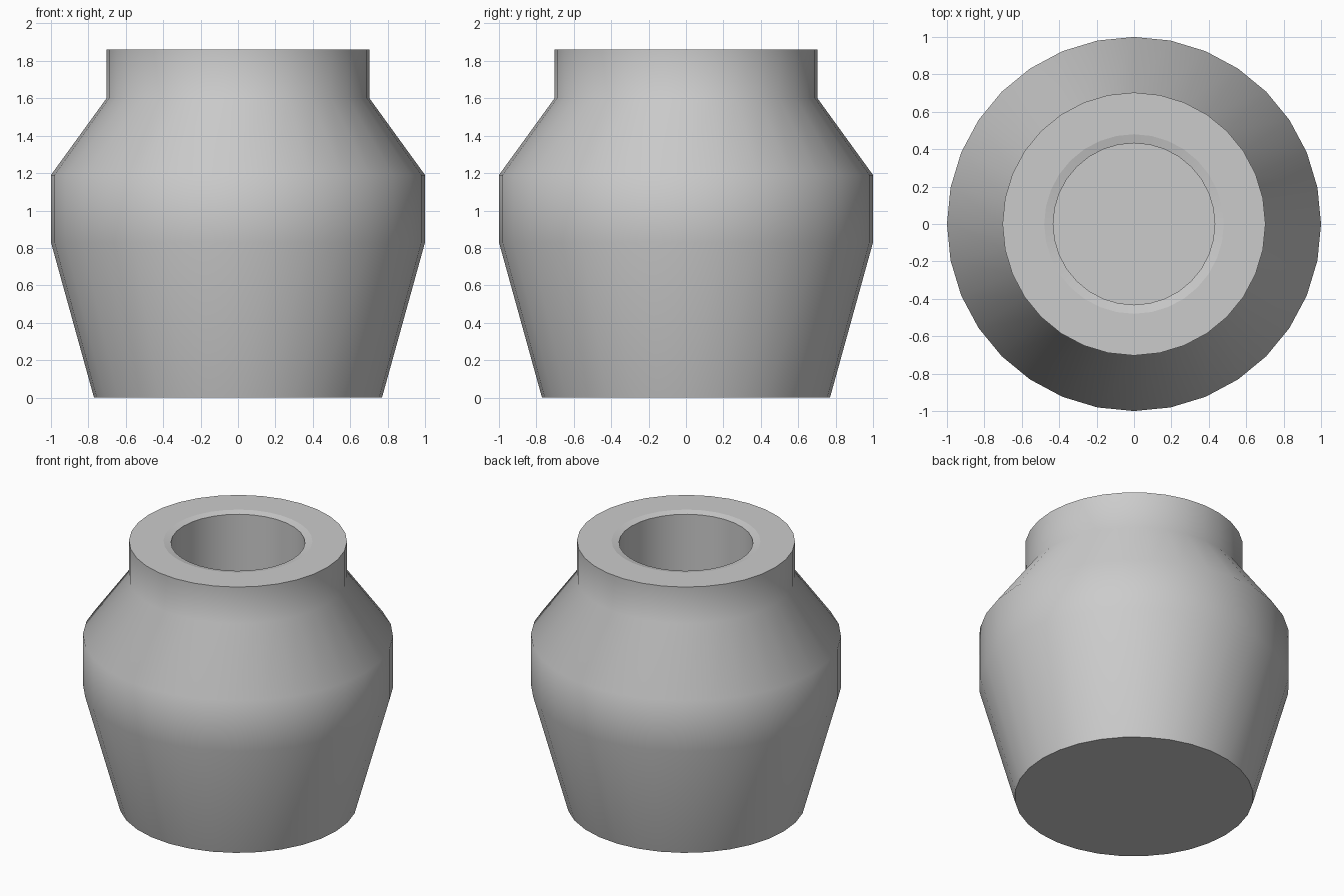
import bpy
import bmesh
import math

SIDES = 32

cube = bpy.data.objects.get("Cube")
if cube:
    bpy.data.objects.remove(cube, do_unlink=True)

# Plain grey clay
clay = bpy.data.materials.new("grey_clay")
clay.use_nodes = True
grey = (0.6, 0.6, 0.6, 1.0)
clay.diffuse_color = grey
bsdf = next(n for n in clay.node_tree.nodes if n.type == "BSDF_PRINCIPLED")
bsdf.inputs["Base Color"].default_value = grey

# (radius, height, sharp edge): outer wall, rim, shallow lip, then the bore
profile = [
    (0.77, 0.0, True),
    (1.0, 0.83, False),
    (1.0, 1.19, False),
    (0.703, 1.6, False),
    (0.703, 1.86, True),
    (0.48, 1.86, True),
    (0.432, 1.849, True),
    (0.432, 0.2, True),
]

bm = bmesh.new()
rings = []
for radius, height, sharp in profile:
    ring = []
    for i in range(SIDES):
        a = math.tau * i / SIDES
        ring.append(bm.verts.new((radius * math.cos(a), radius * math.sin(a), height)))
    rings.append(ring)

# Walls between neighbouring rings
for low, high in zip(rings, rings[1:]):
    for i in range(SIDES):
        j = (i + 1) % SIDES
        bm.faces.new((low[i], low[j], high[j], high[i]))

# Base and floor of the bore
bm.faces.new(list(reversed(rings[0])))
bm.faces.new(rings[-1])

# Smooth walls with crisp rims
for face in bm.faces:
    face.smooth = True
for ring, (_, _, sharp) in zip(rings, profile):
    for i in range(SIDES):
        edge = bm.edges.get((ring[i], ring[(i + 1) % SIDES]))
        edge.smooth = not sharp

bmesh.ops.recalc_face_normals(bm, faces=bm.faces)
mesh = bpy.data.meshes.new("jar_body")
bm.to_mesh(mesh)
bm.free()
mesh.materials.append(clay)

jar = bpy.data.objects.new("jar_body", mesh)
bpy.context.collection.objects.link(jar)
